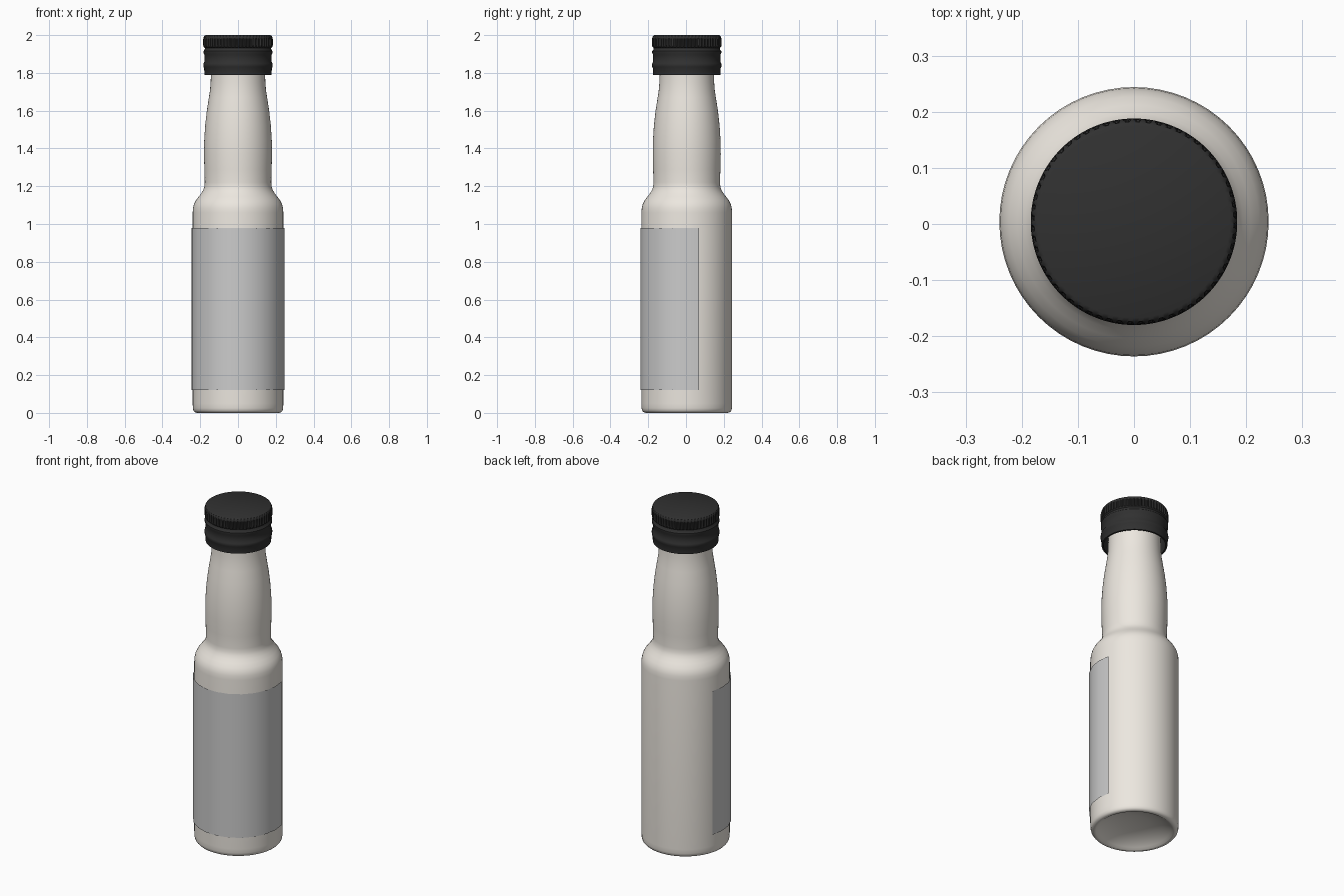
import bpy, bmesh
from math import sin, cos, pi, radians

if "Cube" in bpy.data.objects:
    bpy.data.objects.remove(bpy.data.objects["Cube"])

CY = 0.004  # bottle axis sits slightly behind the centre because of the label


def material(name, rgb):
    m = bpy.data.materials.new(name)
    m.diffuse_color = (*rgb, 1)
    m.use_nodes = True
    m.node_tree.nodes["Principled BSDF"].inputs["Base Color"].default_value = m.diffuse_color
    return m


def finish(bm, name, angle, mat=None):
    me = bpy.data.meshes.new(name)
    bm.to_mesh(me)
    bm.free()
    ob = bpy.data.objects.new(name, me)
    bpy.context.collection.objects.link(ob)
    if mat:
        me.materials.append(mat)
    bpy.ops.object.select_all(action='DESELECT')
    ob.select_set(True)
    bpy.context.view_layer.objects.active = ob
    bpy.ops.object.shade_smooth_by_angle(angle=radians(angle))
    return ob


def lathe(name, profile, segs, angle, mat):
    """Revolve (radius, z[, ridge depth]) points; radius 0 closes with a pole."""
    bm = bmesh.new()
    rings = []
    for r, z, *ridge in profile:
        if r == 0:
            rings.append([bm.verts.new((0, CY, z))] * segs)
            continue
        d = ridge[0] if ridge else 0
        rings.append([bm.verts.new(((r - d * (i % 4 > 1)) * cos(2 * pi * i / segs),
                                    CY + (r - d * (i % 4 > 1)) * sin(2 * pi * i / segs), z))
                      for i in range(segs)])
    for a, b in zip(rings, rings[1:]):
        for i in range(segs):
            j = (i + 1) % segs
            bm.faces.new(dict.fromkeys((a[i], a[j], b[j], b[i])))
    bmesh.ops.recalc_face_normals(bm, faces=bm.faces)
    return finish(bm, name, angle, mat)


# Bottle: domed underside, straight body, shoulder and swelling neck
bottle = [(0, .055), (.08, .05), (.15, .035), (.195, .012), (.208, .003), (.217, 0),
          (.229, .004), (.236, .012), (.239, .025), (.24, .05), (.24, 1.06),
          (.238, 1.085), (.233, 1.105), (.223, 1.125), (.208, 1.145), (.194, 1.163),
          (.184, 1.18), (.178, 1.197), (.176, 1.22), (.178, 1.29), (.18, 1.37),
          (.179, 1.44), (.174, 1.52), (.165, 1.6), (.154, 1.67), (.148, 1.71),
          (.145, 1.75), (.143, 1.8), (.143, 1.96), (0, 1.96)]
lathe("bottle", bottle, 64, 40, material("cream_glass", (.84, .80, .74)))

# Screw cap: hollow skirt, tamper band, bead, groove and knurled top
cap = [(0, 1.97), (.168, 1.97), (.168, 1.79), (.178, 1.79), (.179, 1.825),
       (.183, 1.832), (.184, 1.842), (.183, 1.85), (.178, 1.858), (.178, 1.895),
       (.183, 1.905), (.183, 1.915), (.177, 1.922), (.175, 1.932),
       (.182, 1.938), (.184, 1.945, .007), (.184, 1.978, .007), (.182, 1.988, .003),
       (.178, 1.996), (.171, 2.0), (0, 2.0)]
lathe("screw_cap", cap, 240, 40, material("black_plastic", (.03, .03, .03)))

# Label: thin faceted sheet wrapped round the front
bm = bmesh.new()
n, start, end = 13, radians(161), radians(375.5)
cols = []
for i in range(n + 1):
    a = start + (end - start) * i / n
    cols.append([bm.verts.new((.2475 * cos(a), CY + .2475 * sin(a), z)) for z in (.12, .98)])
for p, q in zip(cols, cols[1:]):
    bm.faces.new((p[0], q[0], q[1], p[1]))
finish(bm, "label", 30)
